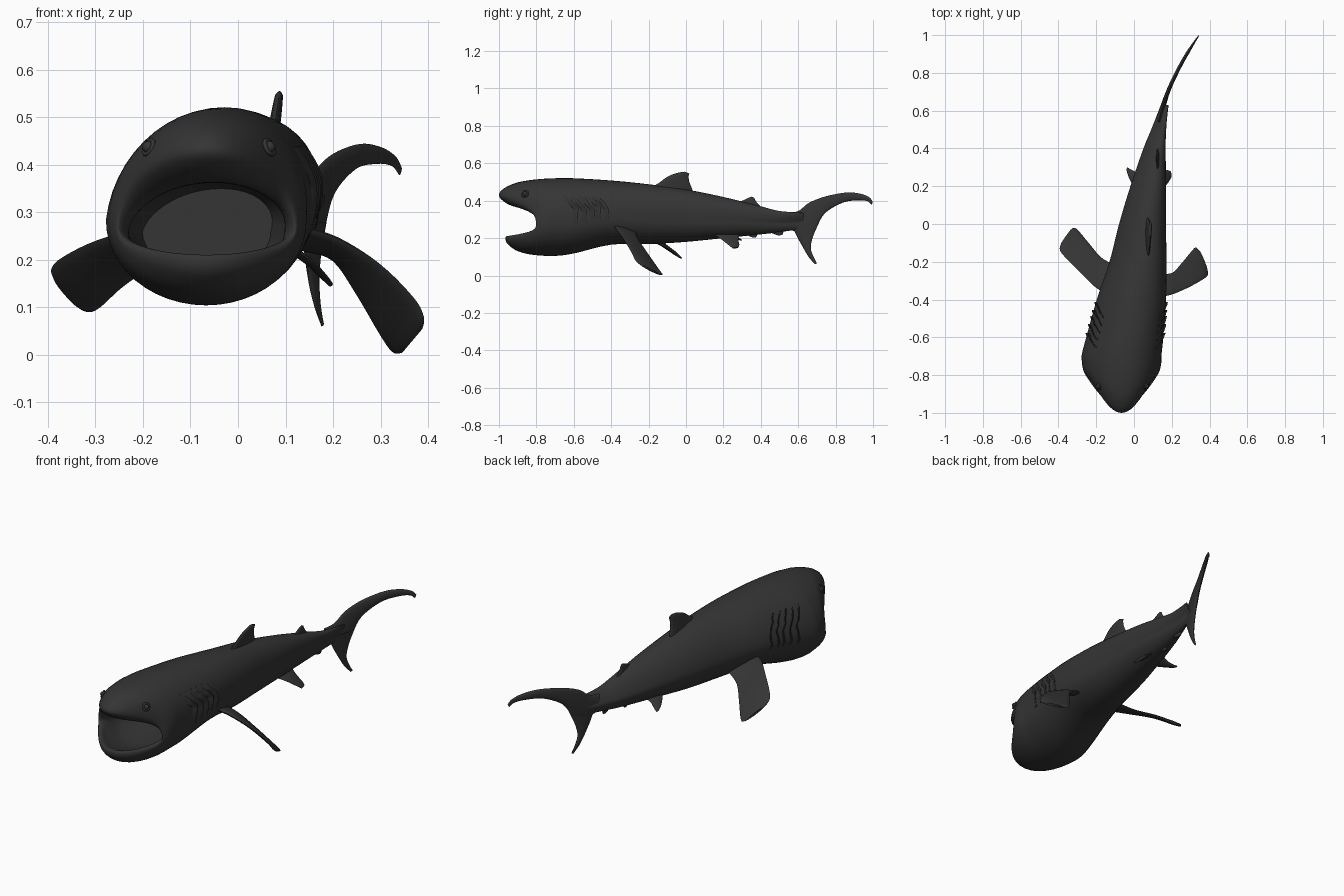
import bpy, bmesh
from math import sin, cos, pi, radians
from mathutils import Vector

cube = bpy.data.objects.get("Cube")
if cube:
    bpy.data.objects.remove(cube, do_unlink=True)

skin = bpy.data.materials.new("charcoal_skin")
skin.use_nodes = True
skin.diffuse_color = (0.035, 0.035, 0.035, 1)
skin.node_tree.nodes["Principled BSDF"].inputs["Base Color"].default_value = skin.diffuse_color


def finish(obj, angle=50):
    """Give an object the skin colour and smooth shading."""
    obj.data.materials.clear()
    obj.data.materials.append(skin)
    bpy.ops.object.select_all(action="DESELECT")
    obj.select_set(True)
    bpy.context.view_layer.objects.active = obj
    bpy.ops.object.shade_smooth_by_angle(angle=radians(angle))
    return obj


def spline(stations, steps):
    """Resample a list of equal-length tuples along a smooth curve."""
    result = []
    last = len(stations) - 1
    for i in range(last):
        a, b, c, d = (stations[max(0, min(last, i + k))] for k in (-1, 0, 1, 2))
        for s in range(steps):
            t = s / steps
            result.append(tuple(
                q + 0.5 * t * (r - p + t * (2 * p - 5 * q + 4 * r - w + t * (3 * (q - r) + w - p)))
                for p, q, r, w in zip(a, b, c, d)))
    result.append(tuple(stations[-1]))
    return result


def loft(name, rings):
    """Skin a row of closed rings and cap both ends."""
    mesh = bmesh.new()
    rows = [[mesh.verts.new(p) for p in ring] for ring in rings]
    count = len(rows[0])
    for near, far in zip(rows, rows[1:]):
        for j in range(count):
            k = (j + 1) % count
            mesh.faces.new((near[j], near[k], far[k], far[j]))
    mesh.faces.new(rows[0])
    mesh.faces.new(rows[-1])
    bmesh.ops.recalc_face_normals(mesh, faces=mesh.faces[:])
    data = bpy.data.meshes.new(name)
    mesh.to_mesh(data)
    mesh.free()
    obj = bpy.data.objects.new(name, data)
    bpy.context.collection.objects.link(obj)
    return finish(obj)


def fin(name, sections, thickness, steps=5):
    """Loft a blade through (leading point, trailing point) pairs."""
    rows = spline([tuple(a) + tuple(b) for a, b in sections], steps)
    pairs = [(Vector(r[:3]), Vector(r[3:])) for r in rows]
    mids = [(a + b) / 2 for a, b in pairs]
    rings = []
    for i, (a, b) in enumerate(pairs):
        span = mids[min(i + 1, len(mids) - 1)] - mids[max(i - 1, 0)]
        half = (b - a) / 2
        normal = half.cross(span).normalized()
        depth = min(thickness, half.length * 0.6) * (1 - 0.5 * i / len(pairs))
        rings.append([mids[i] + half * cos(t) + normal * depth * sin(t)
                      for t in (2 * pi * k / 16 for k in range(16))])
    return loft(name, rings)


# Body cross-sections: y, top, bottom, centre x, half width
trunk = [
    (0.63, 0.335, 0.25, 0.152, 0.010), (0.5, 0.345, 0.232, 0.125, 0.034),
    (0.4, 0.37, 0.22, 0.105, 0.055), (0.2, 0.42, 0.2, 0.073, 0.092),
    (0, 0.46, 0.18, 0.043, 0.122), (-0.2, 0.488, 0.168, 0.02, 0.15),
    (-0.4, 0.508, 0.165, -0.015, 0.182), (-0.6, 0.52, 0.118, -0.05, 0.203),
]
# Head and mouth sections: top y, z; side y, z; bottom y, z; half width
head = [
    (-0.7, 0.52, -0.69, 0.285, -0.7, 0.105, 0.21),
    (-0.8, 0.514, -0.73, 0.282, -0.78, 0.107, 0.21),
    (-0.9, 0.498, -0.765, 0.28, -0.85, 0.116, 0.205),
    (-0.97, 0.468, -0.785, 0.275, -0.91, 0.135, 0.198),
    (-1, 0.435, -0.8, 0.27, -0.955, 0.17, 0.19),
    (-0.985, 0.405, -0.8, 0.265, -0.965, 0.2, 0.183),
    (-0.93, 0.372, -0.785, 0.26, -0.95, 0.21, 0.173),
    (-0.85, 0.362, -0.755, 0.26, -0.88, 0.185, 0.165),
    (-0.7, 0.37, -0.68, 0.26, -0.75, 0.16, 0.16),
    (-0.55, 0.35, -0.55, 0.26, -0.55, 0.17, 0.135),
]


def widen(y, top, bottom, centre, half):
    side = bottom + 0.43 * (top - bottom)
    return (y, top, y, side, y, bottom, half, centre)


def body_point(station, angle):
    ty, tz, sy, sz, by, bz, half, centre = station
    s = sin(angle)
    if s >= 0:
        y, z = sy + (ty - sy) * s ** 3, sz + (tz - sz) * s
    else:
        y, z = sy + (by - sy) * s * s, sz - (bz - sz) * s
    lean = 0.03 * max(0, min(1, (ty + 1) / 0.3)) * max(0, s)
    return Vector((centre + half * cos(angle) + lean, y, z))


trunk_rows = [widen(*row) for row in trunk]
sections = spline(trunk_rows + [row + (-0.066,) for row in head], 5)
loft("body", [[body_point(s, 2 * pi * k / 48) for k in range(48)] for s in sections])

# Gill flaps: slanted ridges that follow each flank
flank = spline(trunk_rows + [head[0] + (-0.066,)], 20)
for label, mirror in (("left", False), ("right", True)):
    for n in range(5):
        strip = []
        for k in range(9):
            f = k / 8
            y = -0.42 - 0.04 * n - 0.075 * max(0, f - 0.45) / 0.55
            station = min(flank, key=lambda row: abs(row[0] - y))
            angle = radians(-6 + 46 * f)
            p = body_point(station, pi - angle if mirror else angle)
            out = Vector((-cos(angle) if mirror else cos(angle), 0, sin(angle)))
            lift = 0.011 * sin(pi * (0.1 + 0.8 * f))
            strip.append((p - out * 0.008 + Vector((0, -0.022, 0)),
                          p + out * lift + Vector((0, 0.008, 0))))
        fin(f"{label}_gill_{n + 1}", strip, 0.004, 2)

# Pectoral fins
fin("left_pectoral_fin", [
    ((0.13, -0.39, 0.27), (0.14, -0.26, 0.22)),
    ((0.21, -0.37, 0.245), (0.2, -0.26, 0.2)),
    ((0.3, -0.33, 0.19), (0.25, -0.21, 0.125)),
    ((0.37, -0.29, 0.12), (0.3, -0.15, 0.04)),
    ((0.391, -0.27, 0.08), (0.325, -0.125, 0.006)),
    ((0.388, -0.24, 0.055), (0.345, -0.14, 0.004))], 0.013)
fin("right_pectoral_fin", [
    ((-0.13, -0.38, 0.27), (-0.09, -0.22, 0.22)),
    ((-0.21, -0.33, 0.265), (-0.17, -0.18, 0.19)),
    ((-0.3, -0.24, 0.24), (-0.24, -0.1, 0.145)),
    ((-0.37, -0.17, 0.205), (-0.29, -0.04, 0.1)),
    ((-0.393, -0.135, 0.18), (-0.315, -0.02, 0.09)),
    ((-0.385, -0.1, 0.155), (-0.335, -0.03, 0.1))], 0.013)


def upright(name, bend, profile, thickness):
    """Build a vertical fin from (y, z, y, z) rows; bend gives x from y and z."""
    fin(name, [((bend(a, b), a, b), (bend(c, d), c, d)) for a, b, c, d in profile], thickness)


# Dorsal and anal fins
upright("dorsal_fin", lambda y, z: 0.072 + 0.15 * (z - 0.45), [
    (-0.21, 0.46, 0.04, 0.435), (-0.15, 0.492, 0.032, 0.465), (-0.1, 0.528, 0.018, 0.5),
    (-0.05, 0.548, 0.014, 0.53), (-0.01, 0.555, 0.018, 0.545)], 0.014)
upright("second_dorsal_fin", lambda y, z: 0.125, [
    (0.25, 0.385, 0.42, 0.355), (0.3, 0.4, 0.39, 0.378),
    (0.335, 0.416, 0.372, 0.4), (0.352, 0.422, 0.366, 0.415)], 0.009)
upright("anal_fin", lambda y, z: 0.1, [
    (0.3, 0.235, 0.4, 0.24), (0.33, 0.215, 0.38, 0.215), (0.358, 0.202, 0.375, 0.204)], 0.007)
upright("tail_keel", lambda y, z: 0.125, [
    (0.43, 0.24, 0.53, 0.25), (0.47, 0.222, 0.52, 0.23), (0.495, 0.214, 0.515, 0.217)], 0.007)


# Tail fin, curving sideways
def tail_bend(y, z):
    return 0.145 + 0.3 * (y - 0.6) + 0.5 * (y - 0.6) ** 2


upright("tail_upper_lobe", tail_bend, [
    (0.54, 0.335, 0.57, 0.24), (0.6, 0.345, 0.64, 0.22), (0.66, 0.39, 0.69, 0.25),
    (0.75, 0.424, 0.745, 0.335), (0.86, 0.444, 0.84, 0.39), (0.935, 0.437, 0.92, 0.402),
    (0.98, 0.418, 0.97, 0.397), (0.998, 0.395, 0.992, 0.378)], 0.013)
upright("tail_lower_lobe", tail_bend, [
    (0.56, 0.28, 0.71, 0.28), (0.59, 0.215, 0.68, 0.21), (0.62, 0.16, 0.667, 0.15),
    (0.655, 0.1, 0.68, 0.105), (0.69, 0.06, 0.7, 0.066)], 0.012)

# Pelvic fins
fin("left_pelvic_fin", [
    ((0.1, 0.13, 0.23), (0.1, 0.29, 0.23)), ((0.15, 0.18, 0.2), (0.145, 0.28, 0.195)),
    ((0.185, 0.225, 0.165), (0.175, 0.285, 0.165)),
    ((0.198, 0.25, 0.146), (0.192, 0.28, 0.15))], 0.009)
fin("right_pelvic_fin", [
    ((0.05, 0.13, 0.24), (0.06, 0.29, 0.24)), ((0.01, 0.18, 0.225), (0.02, 0.275, 0.22)),
    ((-0.025, 0.24, 0.205), (-0.01, 0.285, 0.2)),
    ((-0.04, 0.285, 0.19), (-0.035, 0.3, 0.19))], 0.009)

# Eyes with raised lids
for label, place, turn in (("left", (0.066, -0.86, 0.437), 1), ("right", (-0.188, -0.86, 0.437), -1)):
    bpy.ops.mesh.primitive_uv_sphere_add(segments=16, ring_count=10, radius=0.013, location=place)
    bpy.context.object.name = f"{label}_eye"
    finish(bpy.context.object)
    facing = Vector((turn * 0.8, -0.45, 0.4))
    bpy.ops.mesh.primitive_torus_add(
        major_radius=0.016, minor_radius=0.005, major_segments=20, minor_segments=8,
        location=place, rotation=facing.to_track_quat("Z", "Y").to_euler())
    bpy.context.object.name = f"{label}_eyelid"
    finish(bpy.context.object)
